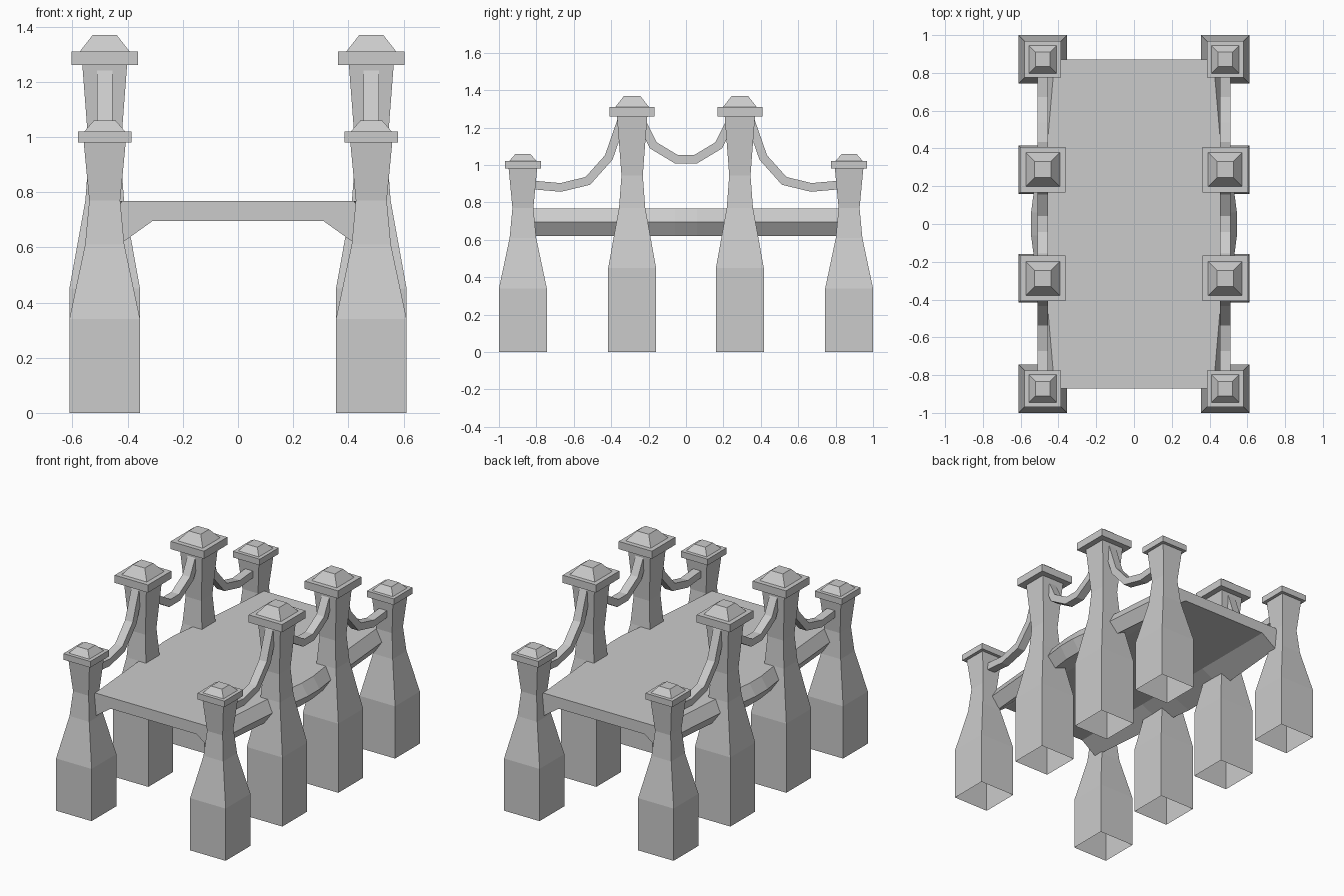
import bpy, bmesh
from mathutils import Vector

if "Cube" in bpy.data.objects:
    bpy.data.objects.remove(bpy.data.objects["Cube"])


def loft(name, rings, cap_start=True, cap_end=True):
    """Skin a list of equal-length closed rings into one flat-shaded object."""
    bm = bmesh.new()
    loops = [[bm.verts.new(p) for p in ring] for ring in rings]
    n = len(loops[0])
    for a, b in zip(loops, loops[1:]):
        for i in range(n):
            j = (i + 1) % n
            bm.faces.new((a[i], a[j], b[j], b[i]))
    if cap_start:
        bm.faces.new(loops[0][::-1])
    if cap_end:
        bm.faces.new(loops[-1])
    bmesh.ops.recalc_face_normals(bm, faces=bm.faces)
    mesh = bpy.data.meshes.new(name)
    bm.to_mesh(mesh)
    bm.free()
    obj = bpy.data.objects.new(name, mesh)
    bpy.context.collection.objects.link(obj)
    return obj


def post(name, x, y, profile):
    """Square post from (half width, z) pairs, open underneath."""
    rings = [[(x + sx * h, y + sy * h, z)
              for sx, sy in ((-1, -1), (1, -1), (1, 1), (-1, 1))]
             for h, z in profile]
    loft(name, rings, cap_start=False)


def rail(name, x, path, width=0.055, thick=0.046):
    """Square bar swept along a (y, z) path with mitred corners."""
    pts = [Vector(p) for p in path]
    rings = []
    for i, p in enumerate(pts):
        d1 = (p - pts[max(i - 1, 0)]).normalized()
        d2 = (pts[min(i + 1, len(pts) - 1)] - p).normalized()
        t = (d1 + d2).normalized()
        ref = d1 if d1.length else d2
        off = Vector((-t.y, t.x)) * (thick / 2 / max(t.dot(ref), 0.5))
        a, b, w = p + off, p - off, width / 2
        rings.append([(x - w, a.x, a.y), (x + w, a.x, a.y),
                      (x + w, b.x, b.y), (x - w, b.x, b.y)])
    loft(name, rings)


# Profiles: shaft, then flared neck, cap slab and truncated pyramid
END_POST = [(.128, 0), (.128, .34), (.071, .61), (.056, .77), (.076, .98),
            (.097, .98), (.097, 1.02), (.074, 1.02), (.039, 1.06)]
MID_POST = [(.128, 0), (.128, .45), (.070, .77), (.057, .945), (.081, 1.26),
            (.120, 1.26), (.120, 1.31), (.090, 1.31), (.043, 1.37)]
PX = 0.483

# Sagging rails
MID_RAIL = [(-.24, 1.235), (-.175, 1.105), (-.05, 1.03),
            (.05, 1.03), (.175, 1.105), (.24, 1.235)]
END_RAIL = [(.84, .895), (.67, .88), (.525, .915), (.413, 1.04), (.34, 1.25)]

for sx, side in ((-1, "left"), (1, "right")):
    for sy, end in ((-1, "front"), (1, "back")):
        post(f"{end}_{side}_end_post", sx * PX, sy * .872, END_POST)
        post(f"{end}_{side}_middle_post", sx * PX, sy * .288, MID_POST)
        rail(f"{end}_{side}_rail", sx * PX, [(sy * y, z) for y, z in END_RAIL])
    rail(f"middle_{side}_rail", sx * PX, MID_RAIL)

# Deck with pointed side beams, slightly wider at mid-span
deck_rings = []
for y, w in ((-.87, .465), (-.29, .515), (-.06, .545),
             (.06, .545), (.29, .515), (.87, .465)):
    half = [(w - .045, .768), (w, .695), (w - .05, .62), (.31, .695)]
    ring = [(x, y, z) for x, z in half]
    ring += [(-x, y, z) for x, z in reversed(half)]
    deck_rings.append(ring)
loft("bridge_deck", deck_rings)
